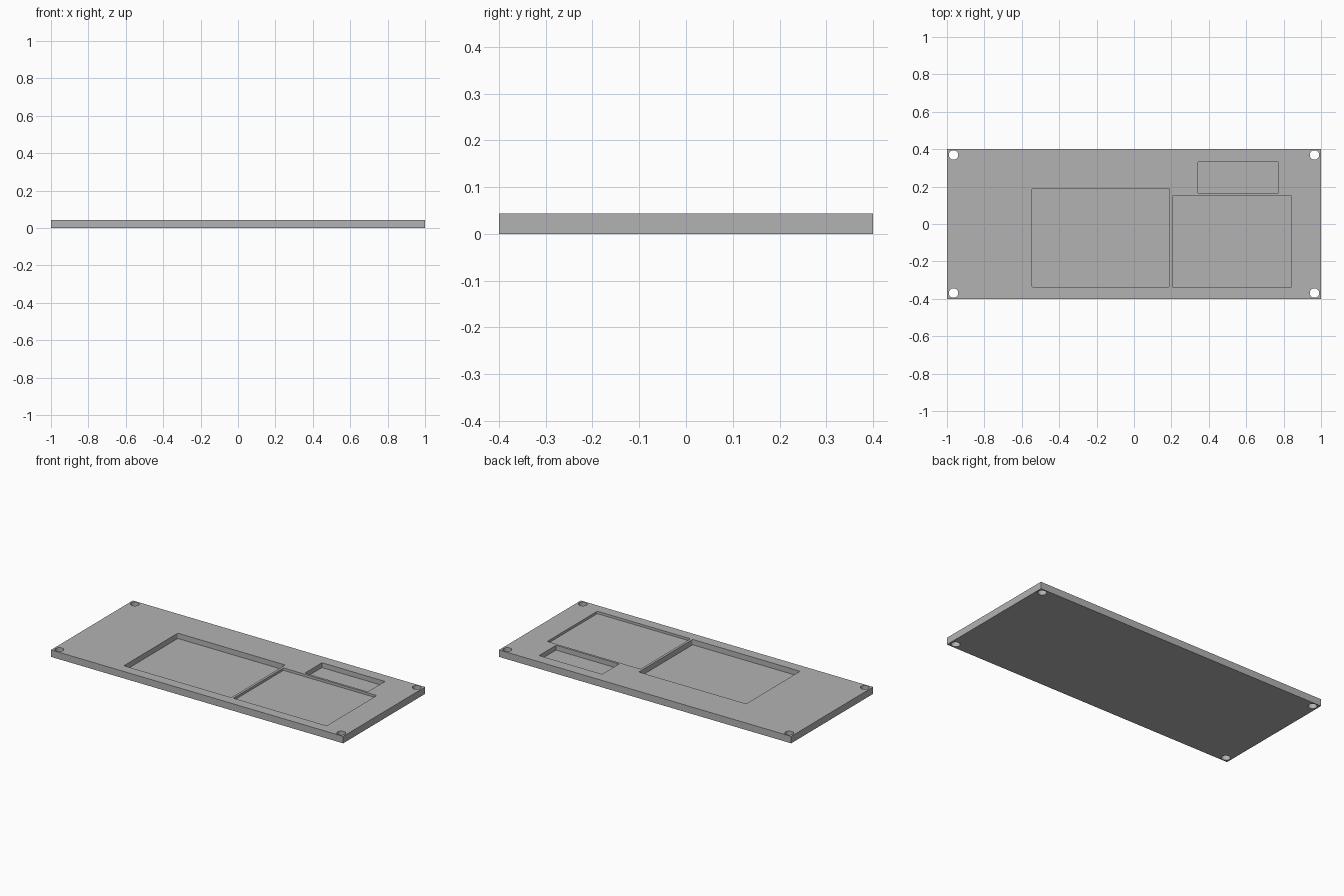
import bpy, bmesh, math

if "Cube" in bpy.data.objects:
    bpy.data.objects.remove(bpy.data.objects["Cube"], do_unlink=True)

THICK = 0.043

grey = bpy.data.materials.new("plain_grey")
grey.use_nodes = True
colour = (0.45, 0.45, 0.45, 1)
grey.diffuse_color = colour
grey.node_tree.nodes["Principled BSDF"].inputs["Base Color"].default_value = colour


def add_object(name, bm):
    mesh = bpy.data.meshes.new(name)
    bm.to_mesh(mesh)
    bm.free()
    mesh.materials.append(grey)
    obj = bpy.data.objects.new(name, mesh)
    bpy.context.collection.objects.link(obj)
    return obj


def box(name, x0, x1, y0, y1, z0, z1, corner=0):
    bm = bmesh.new()
    bmesh.ops.create_cube(bm, size=1)
    for v in bm.verts:
        v.co = (x1 if v.co.x > 0 else x0, y1 if v.co.y > 0 else y0, z1 if v.co.z > 0 else z0)
    if corner:
        upright = [e for e in bm.edges if abs(e.verts[0].co.z - e.verts[1].co.z) > 0.001]
        bmesh.ops.bevel(bm, geom=upright, offset=corner, segments=4, profile=0.5, affect='EDGES')
    return add_object(name, bm)


def cylinder(name, x, y, radius):
    bm = bmesh.new()
    bmesh.ops.create_cone(bm, cap_ends=True, segments=32, radius1=radius, radius2=radius, depth=0.2)
    bmesh.ops.translate(bm, verts=bm.verts, vec=(x, y, THICK / 2))
    return add_object(name, bm)


# Base plate
plate = box("base_plate", -1, 1, -0.4, 0.4, 0, THICK)

# Three pockets of different depth, sunk from the top
cutters = [
    box("large_pocket_cutter", -0.545, 0.19, -0.337, 0.19, THICK - 0.033, 0.1, 0.006),
    box("medium_pocket_cutter", 0.205, 0.843, -0.337, 0.152, THICK - 0.015, 0.1, 0.006),
    box("small_pocket_cutter", 0.342, 0.773, 0.166, 0.332, THICK - 0.03, 0.1, 0.003),
]

# Corner screw holes, right through the plate
for sx in (-1, 1):
    for sy in (-1, 1):
        cutters.append(cylinder("screw_hole_cutter", sx * 0.965, sy * 0.369, 0.025))

for cutter in cutters:
    mod = plate.modifiers.new(cutter.name, 'BOOLEAN')
    mod.operation = 'DIFFERENCE'
    mod.solver = 'EXACT'
    mod.object = cutter
    cutter.hide_render = True

# Apply the cuts, then drop the cutters
bpy.context.view_layer.update()
result = bpy.data.meshes.new_from_object(plate.evaluated_get(bpy.context.evaluated_depsgraph_get()))
plate.modifiers.clear()
plate.data = result
for cutter in cutters:
    bpy.data.objects.remove(cutter, do_unlink=True)

# Smooth only the hole walls and pocket corners
bpy.ops.object.select_all(action='DESELECT')
plate.select_set(True)
bpy.context.view_layer.objects.active = plate
bpy.ops.object.shade_smooth_by_angle(angle=math.radians(30))
